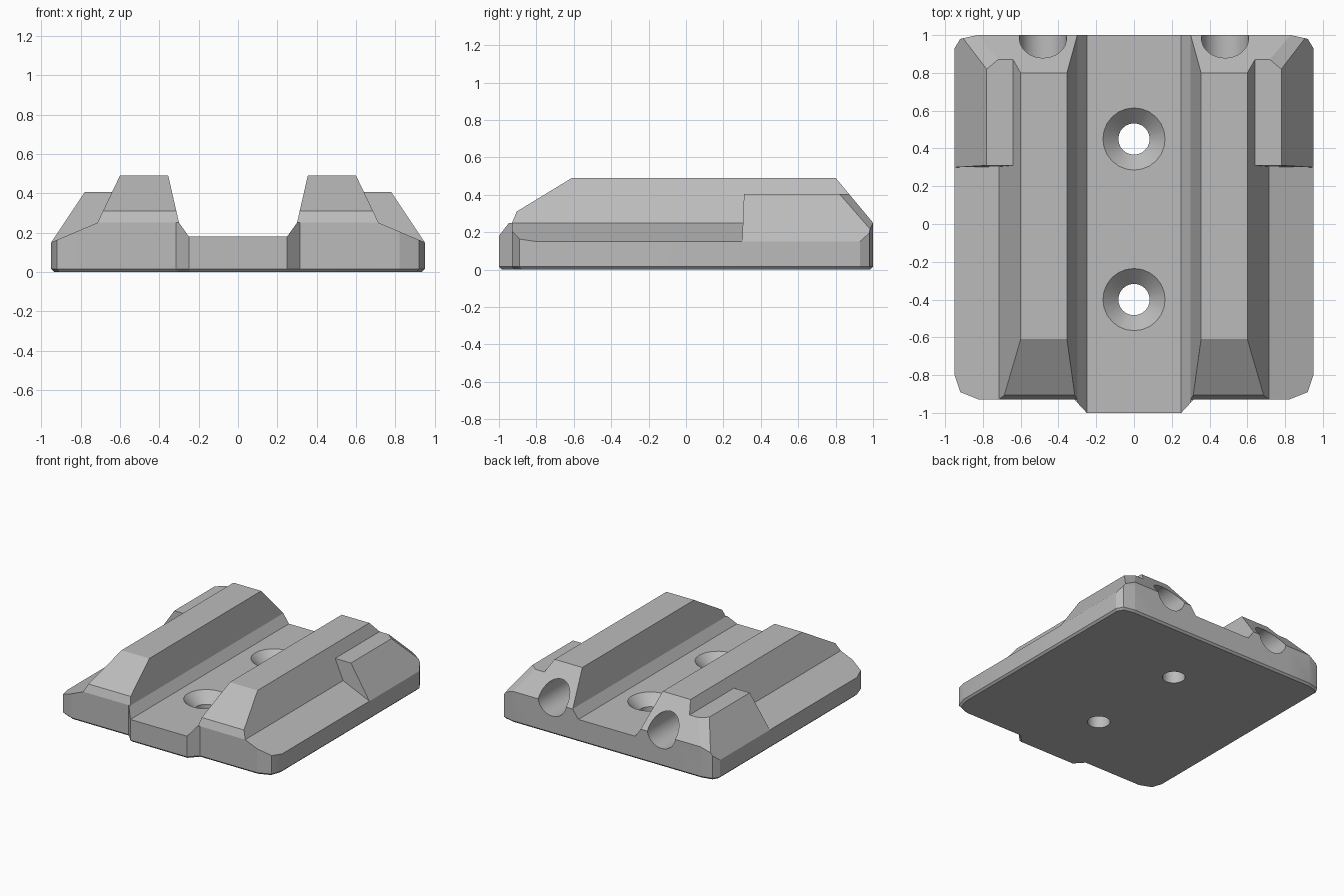
import bpy, bmesh
from math import radians
from mathutils import Vector, Matrix

cube = bpy.data.objects.get("Cube")
if cube:
    bpy.data.objects.remove(cube, do_unlink=True)

grey = bpy.data.materials.new("light grey")
grey.use_nodes = True
grey.diffuse_color = (0.5, 0.5, 0.5, 1)
grey.node_tree.nodes["Principled BSDF"].inputs["Base Color"].default_value = (0.5, 0.5, 0.5, 1)


def extrude_y(points, y0, y1):
    """Prism from an (x, z) profile."""
    bm = bmesh.new()
    face = bm.faces.new([bm.verts.new((x, y0, z)) for x, z in points])
    new = bmesh.ops.extrude_face_region(bm, geom=[face])["geom"]
    bmesh.ops.translate(bm, vec=(0, y1 - y0, 0),
                        verts=[v for v in new if isinstance(v, bmesh.types.BMVert)])
    bmesh.ops.recalc_face_normals(bm, faces=bm.faces)
    return bm


def trim(bm, point, normal):
    """Cut away everything on the normal side of a plane and close the gap."""
    bmesh.ops.bisect_plane(bm, geom=bm.verts[:] + bm.edges[:] + bm.faces[:], dist=1e-5,
                           plane_co=point, plane_no=Vector(normal).normalized(), clear_outer=True)
    gaps = [e for e in bm.edges if e.is_boundary]
    if gaps:
        bmesh.ops.holes_fill(bm, edges=gaps, sides=0)
    bmesh.ops.recalc_face_normals(bm, faces=bm.faces)


def trim_side(bm, a, b):
    """Vertical cut through two plan points, on both sides, with a chamfered foot."""
    a, b = Vector((*a, 0.015)), Vector((*b, 0.015))
    n = (b - a).cross(Vector((0, 0, 1))).normalized()
    for s in (1, -1):
        p, m = Vector((s * a.x, a.y, a.z)), Vector((s * n.x, n.y, 0))
        trim(bm, p, m)
        trim(bm, p, m + Vector((0, 0, -1)))


def finish(name, bm):
    mesh = bpy.data.meshes.new(name)
    bm.to_mesh(mesh)
    bm.free()
    mesh.materials.append(grey)
    obj = bpy.data.objects.new(name, mesh)
    bpy.context.collection.objects.link(obj)
    return obj


def mirrored(half):
    """Close a right-hand profile with its mirror image."""
    return half + [(-x, z) for x, z in reversed(half)]


# Plan outline, counter-clockwise along the left side
OUTLINE = [(0, -0.93), (0.82, -0.93), (0.92, -0.89), (0.95, -0.8),
           (0.95, 0.93), (0.92, 0.98), (0.83, 1), (0, 1)]


def shape_ends(bm):
    for a, b in zip(OUTLINE, OUTLINE[1:]):
        trim_side(bm, a, b)
    trim(bm, (0, 1, 0.25), (0, 1.2, 1))          # back slope


# Mounting plate with its two rails
plate_bm = extrude_y(mirrored([(0.95, 0), (0.95, 0.15), (0.715, 0.25), (0.6, 0.49),
                               (0.355, 0.49), (0.3, 0.25), (0.25, 0.18)]), -0.93, 1)
shape_ends(plate_bm)
trim(plate_bm, (0, -0.61, 0.49), (0, -0.61, 1))   # front slope
trim(plate_bm, (0, -0.93, 0.25), (0, -2.4, 1))    # steep lip
plate = finish("mounting_plate", plate_bm)

# Tongue at the front of the channel
tongue_bm = extrude_y(mirrored([(0.315, 0), (0.315, 0.25), (0.3, 0.25), (0.25, 0.18)]), -1, -0.9)
trim_side(tongue_bm, (0, -1), (0.25, -1))
trim_side(tongue_bm, (0.25, -1), (0.315, -0.93))
parts = [(finish("front_tongue", tongue_bm), 'UNION')]

# Raised rear shoulders
for side, s in (("left", 1), ("right", -1)):
    bm = extrude_y([(s * x, z) for x, z in ((0.625, 0), (0.625, 0.405), (0.78, 0.405),
                                            (0.95, 0.15), (0.95, 0))], 0.29, 1)
    shape_ends(bm)
    trim(bm, (0, 0.3, 0.15), (0, -1, 0.04))               # front face
    trim(bm, (s * 0.78, 0.82, 0.405), (s * 1.0, 1.2, 1.71))  # rear corner
    parts.append((finish(side + "_shoulder", bm), 'UNION'))


def cutter(name, r1, r2, depth, matrix, segments=24):
    bm = bmesh.new()
    bmesh.ops.create_cone(bm, cap_ends=True, segments=segments, radius1=r1, radius2=r2,
                          depth=depth, matrix=matrix)
    parts.append((finish(name, bm), 'DIFFERENCE'))


# Countersunk screw holes
for y in (-0.4, 0.45):
    cutter("screw_hole", 0.083, 0.083, 1, Matrix.Translation((0, y, 0)))
    cutter("countersink", 0.083, 0.185, 0.1, Matrix.Translation((0, y, 0.15)))

# Blind bores in the rear of the rails
for x in (-0.482, 0.482):
    cutter("rear_bore", 0.125, 0.125, 1,
           Matrix.Translation((x, 0.7, 0.27)) @ Matrix.Rotation(radians(90), 4, 'X'), 32)

# Join and cut everything into one solid
for obj, operation in parts:
    mod = plate.modifiers.new(obj.name, 'BOOLEAN')
    mod.operation, mod.object, mod.solver = operation, obj, 'EXACT'
bpy.context.view_layer.objects.active = plate
plate.select_set(True)
for mod in list(plate.modifiers):
    bpy.ops.object.modifier_apply(modifier=mod.name)
for obj, _ in parts:
    bpy.data.objects.remove(obj, do_unlink=True)
bpy.ops.object.shade_smooth_by_angle(angle=radians(20))
